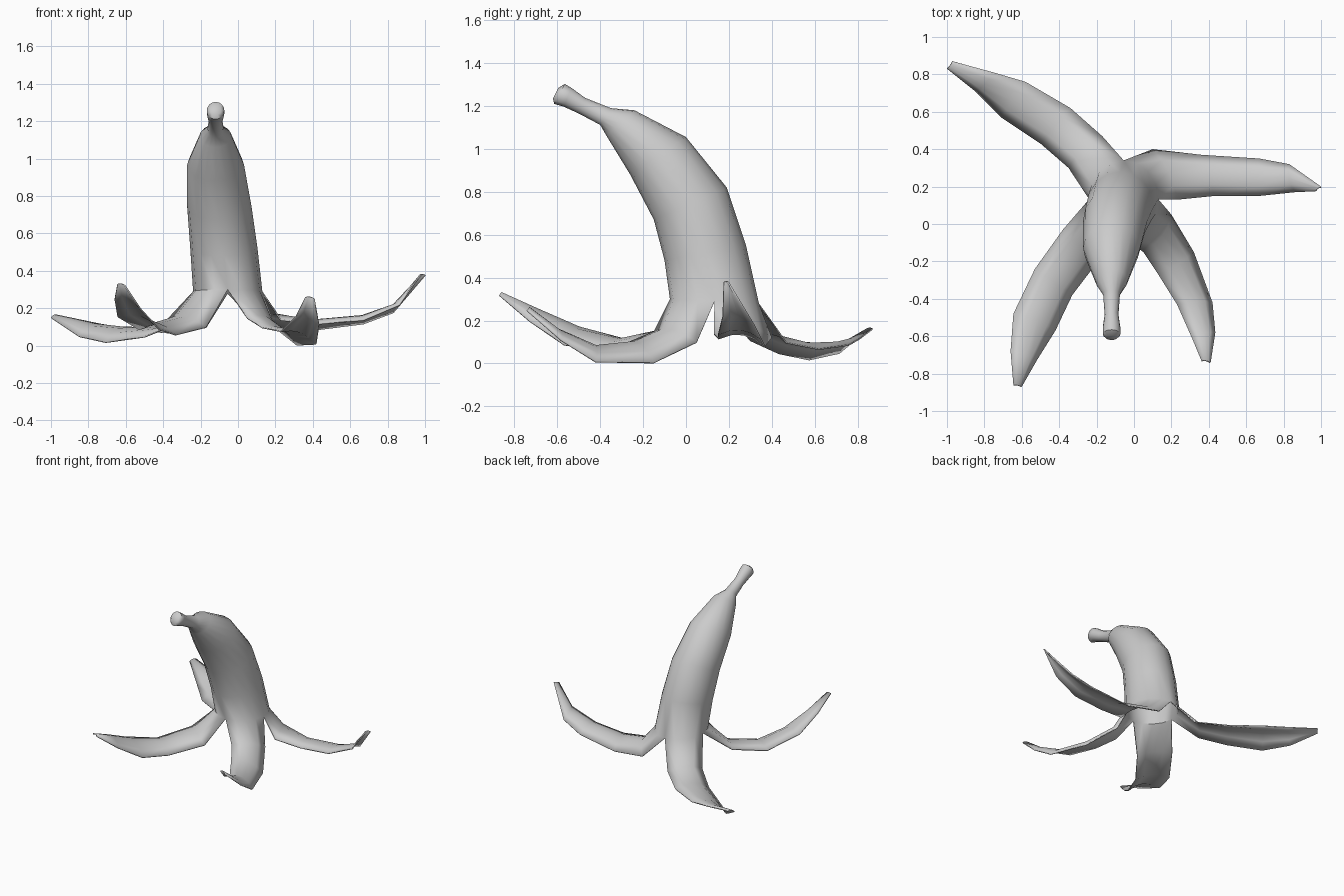
import bpy, bmesh, math
from mathutils import Vector

if "Cube" in bpy.data.objects:
    bpy.data.objects.remove(bpy.data.objects["Cube"])

SEG = 16            # sides of the skin tube
COLS = SEG // 4     # columns per peeled strip

# Tube rings, stem to rim: centre x, half width, front y, z, back y, z
RINGS = [
    (-0.12, 0.030, -0.620, 1.235, -0.595, 1.285),
    (-0.12, 0.047, -0.615, 1.210, -0.565, 1.303),
    (-0.12, 0.047, -0.570, 1.197, -0.535, 1.285),
    (-0.12, 0.037, -0.500, 1.165, -0.470, 1.238),
    (-0.12, 0.045, -0.400, 1.112, -0.350, 1.190),
    (-0.12, 0.085, -0.370, 1.060, -0.240, 1.180),
    (-0.12, 0.152, -0.260, 0.880, 0.000, 1.055),
    (-0.10, 0.172, -0.150, 0.670, 0.190, 0.820),
    (-0.075, 0.180, -0.100, 0.480, 0.280, 0.550),
    (-0.055, 0.185, -0.075, 0.300, 0.340, 0.280),
]

# Peeled strips, counter-clockwise: edge points (start edge, end edge) outwards
RIGHT = [((.23, .13, .14), (.10, .40, .12)), ((.43, .15, .12), (.36, .37, .08)),
         ((.67, .15, .14), (.67, .35, .12)), ((.86, .17, .22), (.83, .32, .18)),
         ((.97, .175, .38), (1.0, .20, .38))]
BACK_LEFT = [((-.17, .47, .10), (-.35, .30, .11)), ((-.34, .62, .07), (-.50, .43, .05)),
             ((-.58, .76, .09), (-.71, .57, .02)), ((-.75, .81, .12), (-.85, .71, .05)),
             ((-.97, .87, .165), (-1.0, .83, .15))]
FRONT_LEFT = [((-.38, -.03, .14), (-.17, -.17, .10)), ((-.53, -.24, .09), (-.33, -.38, .06)),
              ((-.645, -.48, .16), (-.42, -.57, .09)), ((-.66, -.68, .25), (-.52, -.73, .20)),
              ((-.645, -.86, .33), (-.60, -.87, .32))]
FRONT_RIGHT = [((.05, -.15, .15), (.20, .05, .10)), ((.13, -.27, .10), (.32, -.15, .005)),
               ((.23, -.43, .08), (.42, -.42, .01)), ((.31, -.61, .16), (.435, -.58, .11)),
               ((.36, -.73, .26), (.41, -.74, .25))]

bm = bmesh.new()


def bridge(upper, lower, closed=False):
    n = len(upper)
    for i in range(n if closed else n - 1):
        j = (i + 1) % n
        bm.faces.new((upper[i], lower[i], lower[j], upper[j]))


# Stem and unopened skin
previous = None
for cx, half, fy, fz, by, bz in RINGS:
    front, back = Vector((cx, fy, fz)), Vector((cx, by, bz))
    mid, depth = (front + back) / 2, (back - front) / 2
    ring = []
    for i in range(SEG):
        a = math.tau * i / SEG
        ring.append(bm.verts.new(mid + Vector((half * math.cos(a), 0, 0)) + depth * math.sin(a)))
    if previous:
        bridge(previous, ring, True)
    else:
        bm.faces.new(ring)
    previous = ring
rim = previous

# Four strips folding out of the rim, each arched across its width
for k, strip in enumerate((RIGHT, BACK_LEFT, FRONT_LEFT, FRONT_RIGHT)):
    row = [rim[(k * COLS + i) % SEG] for i in range(COLS + 1)]
    pairs = [(row[0].co.copy(), row[-1].co.copy())]
    pairs += [(Vector(a), Vector(b)) for a, b in strip]
    mids = [(a + b) / 2 for a, b in pairs]
    for s in range(1, len(pairs)):
        a, b = pairs[s]
        outward = mids[min(s + 1, len(mids) - 1)] - mids[s - 1]
        normal = outward.cross(b - a).normalized()
        arch = 0.17 * (b - a).length
        new = []
        for i in range(COLS + 1):
            t = i / COLS
            new.append(bm.verts.new(a.lerp(b, t) + normal * arch * (1 - (2 * t - 1) ** 2)))
        bridge(row, new)
        row = new

bmesh.ops.recalc_face_normals(bm, faces=bm.faces)
mesh = bpy.data.meshes.new("fruit_peel")
bm.to_mesh(mesh)
bm.free()
peel = bpy.data.objects.new("fruit_peel", mesh)
bpy.context.collection.objects.link(peel)

# Thin skin
skin = peel.modifiers.new("skin_thickness", 'SOLIDIFY')
skin.thickness = 0.008
skin.offset = -1

bpy.context.view_layer.objects.active = peel
peel.select_set(True)
bpy.ops.object.shade_smooth_by_angle(angle=math.radians(50))
